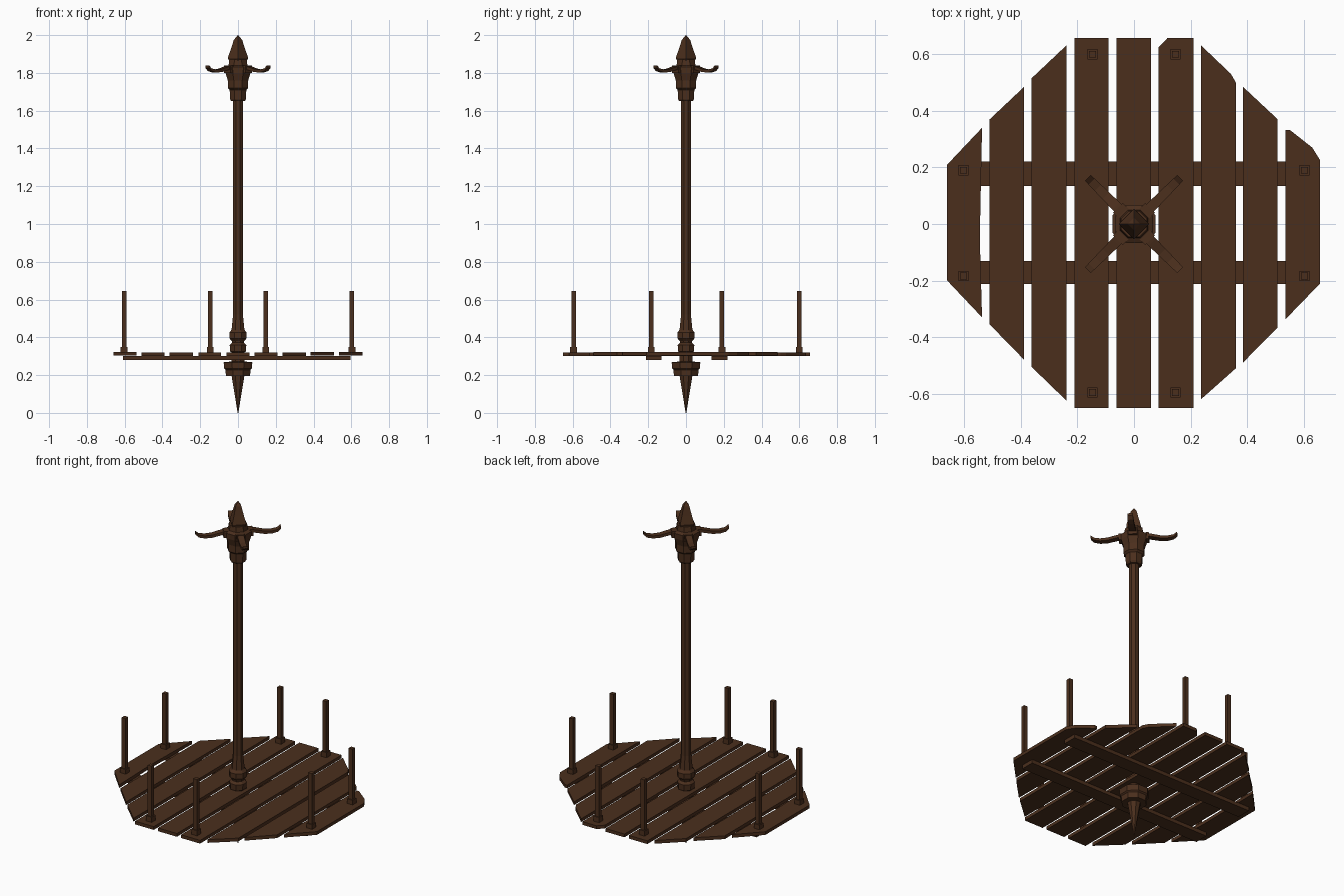
import bpy, bmesh, math
from mathutils import Vector

if "Cube" in bpy.data.objects:
    bpy.data.objects.remove(bpy.data.objects["Cube"])

wood = bpy.data.materials.new("dark_wood")
wood.diffuse_color = (0.07, 0.028, 0.012, 1)
wood.use_nodes = True
wood.node_tree.nodes["Principled BSDF"].inputs["Base Color"].default_value = wood.diffuse_color


def finish(bm, name):
    bmesh.ops.recalc_face_normals(bm, faces=bm.faces)
    me = bpy.data.meshes.new(name)
    bm.to_mesh(me)
    bm.free()
    me.materials.append(wood)
    ob = bpy.data.objects.new(name, me)
    bpy.context.collection.objects.link(ob)
    return ob


def lathe(name, profile, sides=8, turn=math.pi / 8, flats=True):
    """Faceted turned part from (radius, z) pairs; radius is to the flats."""
    bm = bmesh.new()
    k = 1 / math.cos(math.pi / sides) if flats else 1
    rings = [[bm.verts.new((r * k * math.cos(turn + i * math.tau / sides),
                            r * k * math.sin(turn + i * math.tau / sides), z))
              for i in range(sides)] for r, z in profile]
    for a, b in zip(rings, rings[1:]):
        for i in range(sides):
            j = (i + 1) % sides
            bm.faces.new((a[i], a[j], b[j], b[i]))
    bm.faces.new(rings[0])
    bm.faces.new(rings[-1])
    bmesh.ops.remove_doubles(bm, verts=bm.verts, dist=1e-5)
    return finish(bm, name)


def slab(name, outline, z0, z1):
    """Flat board from an xy outline."""
    bm = bmesh.new()
    f = bm.faces.new([bm.verts.new((x, y, z0)) for x, y in outline])
    ext = bmesh.ops.extrude_face_region(bm, geom=[f])["geom"]
    bmesh.ops.translate(bm, vec=(0, 0, z1 - z0),
                        verts=[v for v in ext if isinstance(v, bmesh.types.BMVert)])
    return finish(bm, name)


def box(name, x0, x1, y0, y1, z0, z1):
    return slab(name, [(x0, y0), (x1, y0), (x1, y1), (x0, y1)], z0, z1)


# Central pole
lathe("pole", [(0.026, 0.25), (0.026, 1.68)])

# Turned moulding above the platform
lathe("lower_moulding", [(0.034, 0.27), (0.034, 0.32), (0.042, 0.325), (0.044, 0.36),
                         (0.030, 0.372), (0.032, 0.38), (0.046, 0.395), (0.046, 0.425),
                         (0.034, 0.44), (0.026, 0.52)])

# Collar and spike under the platform
lathe("bottom_collar", [(0.064, 0.195), (0.066, 0.228), (0.073, 0.235), (0.076, 0.268),
                        (0.034, 0.272), (0.034, 0.30)])
lathe("bottom_spike", [(0.002, 0.0), (0.018, 0.10), (0.034, 0.197)])

# Head of the pole
lathe("head", [(0.036, 1.65), (0.042, 1.66), (0.044, 1.71), (0.054, 1.72), (0.054, 1.76),
               (0.066, 1.80), (0.068, 1.83), (0.050, 1.84), (0.046, 1.87)])
lathe("finial", [(0.045, 1.83), (0.046, 1.86), (0.054, 1.88), (0.038, 1.925),
                 (0.022, 1.975), (0.001, 2.0)], 4, 0, False)

# Four curved hooks on the diagonals
path = [(0.03, 1.833), (0.09, 1.824), (0.14, 1.812), (0.18, 1.810), (0.212, 1.817), (0.230, 1.833)]
for n in range(4):
    a = math.pi / 4 + n * math.pi / 2
    d, s = Vector((math.cos(a), math.sin(a), 0)), Vector((-math.sin(a), math.cos(a), 0))
    bm = bmesh.new()
    rings = []
    for i, (r, z) in enumerate(path):
        w, t = 0.019 - 0.001 * i, 0.009 - 0.0005 * i
        c = d * r + Vector((0, 0, z))
        rings.append([bm.verts.new(c + s * u * w + Vector((0, 0, v * t)))
                      for u, v in ((-1, -1), (1, -1), (1, 1), (-1, 1))])
    for p, q in zip(rings, rings[1:]):
        for i in range(4):
            bm.faces.new((p[i], p[(i + 1) % 4], q[(i + 1) % 4], q[i]))
    bm.faces.new(rings[0])
    bm.faces.new(rings[-1])
    finish(bm, f"hook_{n}")
    # block where the hook joins the head
    ob = box(f"hook_block_{n}", 0.03, 0.08, -0.024, 0.024, 1.80, 1.838)
    ob.rotation_euler.z = a

# Deck boards: an octagon cut into nine planks, some with chipped corners
planks = [
    [(-.66, .21), (-.66, -.20), (-.537, -.33), (-.545, -.05), (-.537, .34)],
    [(-.51, .37), (-.51, -.355), (-.388, -.48), (-.388, .485)],
    [(-.362, .515), (-.362, -.505), (-.238, -.625), (-.238, .632)],
    [(-.21, .657), (-.21, -.65), (-.09, -.65), (-.09, .657)],
    [(-.062, .657), (-.062, -.65), (.06, -.65), (.06, .657)],
    [(.087, .625), (.087, -.65), (.21, -.65), (.21, .657), (.118, .657)],
    [(.236, .632), (.236, -.62), (.36, -.51), (.36, .50), (.343, .53)],
    [(.385, .485), (.385, -.49), (.508, -.365), (.508, .37)],
    [(.535, .333), (.535, -.337), (.658, -.21), (.658, .225), (.63, .27), (.55, .333)],
]
for i, outline in enumerate(planks):
    lift = 0.003 if i in (0, 7, 8) else 0
    slab(f"plank_{i}", outline, 0.301 + lift, 0.320 + lift)

# Two support beams under the deck
box("beam_back", -0.61, 0.595, 0.135, 0.22, 0.28, 0.302)
box("beam_front", -0.61, 0.595, -0.212, -0.13, 0.28, 0.302)

# Eight upright pegs with square feet
spots = [(sx * x, y) for sx in (-1, 1)
         for x, y in ((0.147, 0.60), (0.147, -0.595), (0.603, 0.19), (0.603, -0.184))]
for i, (x, y) in enumerate(spots):
    box(f"peg_foot_{i}", x - .018, x + .018, y - .018, y + .018, 0.315, 0.35)
    box(f"peg_{i}", x - .012, x + .012, y - .012, y + .012, 0.33, 0.645)
